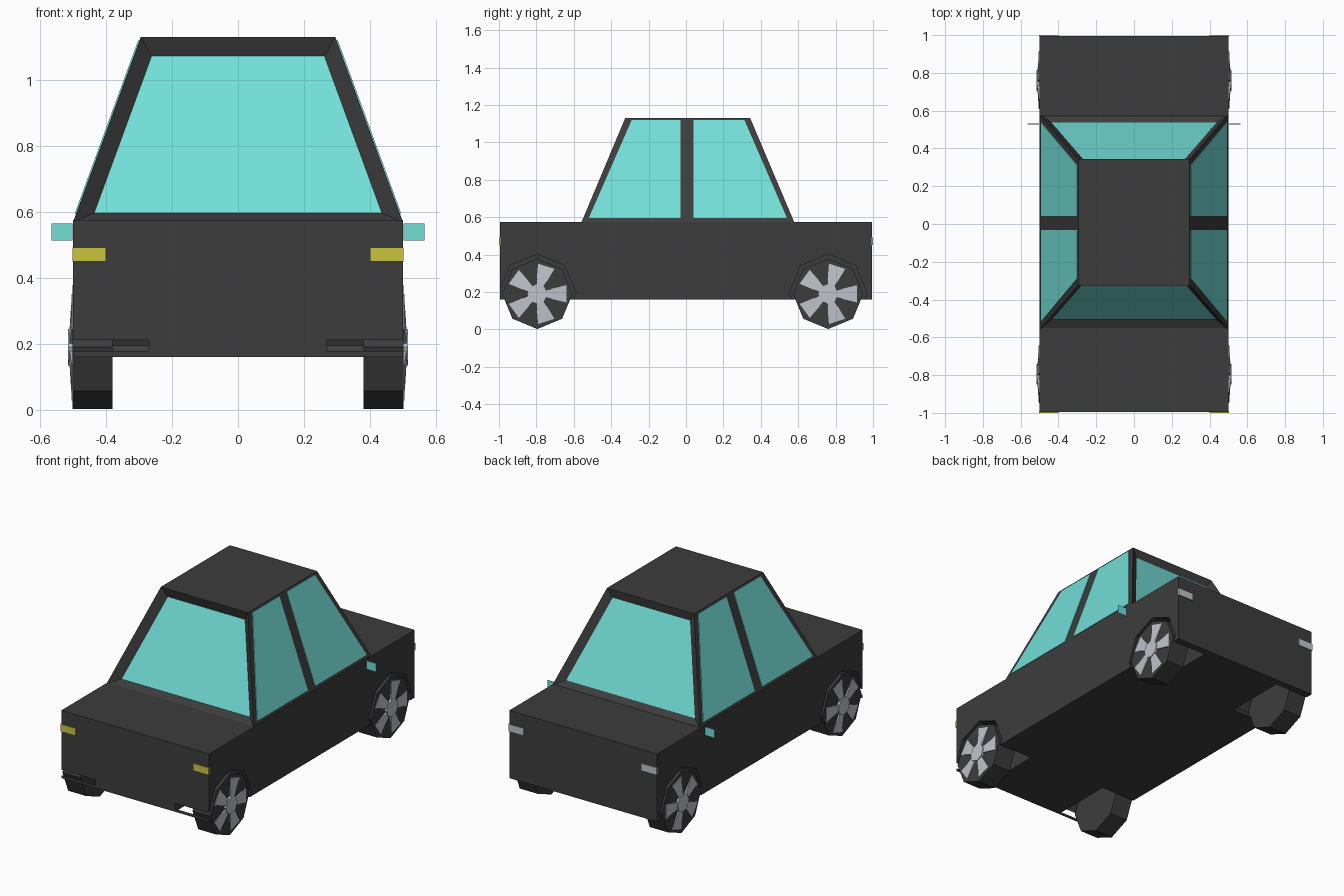
import bpy, bmesh, math
from mathutils import Matrix, Vector

if "Cube" in bpy.data.objects:
    bpy.data.objects.remove(bpy.data.objects["Cube"])


def material(name, col):
    m = bpy.data.materials.new(name)
    m.diffuse_color = (*col, 1)
    m.use_nodes = True
    m.node_tree.nodes["Principled BSDF"].inputs["Base Color"].default_value = m.diffuse_color
    return m


DARK = material("charcoal", (0.046, 0.046, 0.046))
GLASS = material("teal glass", (0.172, 0.74, 0.69))
YELLOW = material("yellow lamp", (0.60, 0.56, 0.055))
SILVER = material("silver", (0.53, 0.55, 0.60))


def finish(name, bm, *mats):
    bmesh.ops.recalc_face_normals(bm, faces=bm.faces)
    me = bpy.data.meshes.new(name)
    bm.to_mesh(me)
    bm.free()
    for m in mats:
        me.materials.append(m)
    ob = bpy.data.objects.new(name, me)
    bpy.context.collection.objects.link(ob)
    return ob


def add_loft(bm, a, b):
    """Solid between two matching polygons."""
    va, vb = [bm.verts.new(p) for p in a], [bm.verts.new(p) for p in b]
    bm.faces.new(va[::-1])
    bm.faces.new(vb)
    n = len(va)
    for i in range(n):
        j = (i + 1) % n
        bm.faces.new((va[i], va[j], vb[j], vb[i]))


def rect(x0, x1, y0, y1, z):
    return [(x0, y0, z), (x1, y0, z), (x1, y1, z), (x0, y1, z)]


def box(name, mat, x0, x1, y0, y1, z0, z1):
    bm = bmesh.new()
    add_loft(bm, rect(x0, x1, y0, y1, z0), rect(x0, x1, y0, y1, z1))
    return finish(name, bm, mat)


def ring(x, y, z, r, n=8):
    return [(x, y + r * math.cos(2 * math.pi * i / n), z + r * math.sin(2 * math.pi * i / n))
            for i in range(n)]


AXLES = {"front": -0.795, "rear": 0.76}
SIDES = {"right": 1, "left": -1}
WZ = 0.19

# Lower body with octagonal wheel wells cut out
body = box("body", DARK, -0.5, 0.5, -0.995, 0.995, 0.16, 0.575)
bm = bmesh.new()
for y in AXLES.values():
    for s in SIDES.values():
        add_loft(bm, ring(s * 0.27, y, WZ + 0.005, 0.207), ring(s * 0.6, y, WZ + 0.005, 0.207))
cutter = finish("wheel_well_cutter", bm, DARK)
cutter.hide_render = True
mod = body.modifiers.new("wells", 'BOOLEAN')
mod.operation, mod.solver, mod.object = 'DIFFERENCE', 'EXACT', cutter
bpy.context.view_layer.objects.active = body
bpy.ops.object.modifier_apply(modifier=mod.name)
bpy.data.objects.remove(cutter)

# Cabin with recessed windscreen and rear window
Z0, Z1, X0, X1 = 0.57, 1.13, 0.5, 0.295
bm = bmesh.new()
add_loft(bm, rect(-X0, X0, -0.56, 0.58, Z0), rect(-X1, X1, -0.325, 0.343, Z1))
bmesh.ops.recalc_face_normals(bm, faces=bm.faces)
for f in [f for f in bm.faces if abs(f.normal.y) > 0.7]:
    depth = 0.04 if f.normal.y < 0 else 0.028
    bmesh.ops.inset_region(bm, faces=[f], thickness=0.046, depth=-depth, use_even_offset=True)
    f.material_index = 1
finish("cabin", bm, DARK, GLASS)


# Side windows, thin plates on the sloping cabin sides
def side_x(z):
    return X0 + (X1 - X0) * (z - Z0) / (Z1 - Z0)


PANES = {"front": [(-0.52, 0.595), (-0.03, 0.595), (-0.03, 1.12), (-0.29, 1.12)],
         "rear": [(0.04, 0.595), (0.54, 0.595), (0.312, 1.12), (0.04, 1.12)]}
for side, s in SIDES.items():
    for end, pts in PANES.items():
        bm = bmesh.new()
        add_loft(bm, [(s * (side_x(z) - 0.003), y, z) for y, z in pts],
                 [(s * (side_x(z) + 0.004), y, z) for y, z in pts])
        finish(f"{end}_{side}_window", bm, GLASS)

    # Lamps and mirrors
    xs = sorted((s * 0.4, s * 0.502))
    box(f"{side}_headlamp", YELLOW, *xs, -1.0, -0.993, 0.45, 0.492)
    box(f"{side}_tail_lamp", SILVER, *xs, 0.993, 1.0, 0.45, 0.492)
    box(f"{side}_mirror", GLASS, *sorted((s * 0.502, s * 0.565)), 0.528, 0.532, 0.513, 0.565)

    # Wheels: tyre, five flared spokes and hub cap
    for end, y in AXLES.items():
        bm = bmesh.new()
        add_loft(bm, ring(s * 0.38, y, WZ, 0.188), ring(s * 0.501, y, WZ, 0.188))
        finish(f"{end}_{side}_tyre", bm, DARK)
        bm = bmesh.new()
        for k in range(5):
            a = 2 * math.pi * k / 5
            r, t = Vector((0, math.cos(a), math.sin(a))), Vector((0, -math.sin(a), math.cos(a)))
            c = Vector((0, y, WZ))
            flat = [c + r * d + t * w for d, w in
                    ((0.045, -0.02), (0.155, -0.046), (0.155, 0.046), (0.045, 0.02))]
            top = [p + Vector((s * x, 0, 0)) for p, x in zip(flat, (0.511, 0.504, 0.504, 0.511))]
            add_loft(bm, [p + Vector((s * 0.498, 0, 0)) for p in flat], top)
        finish(f"{end}_{side}_spokes", bm, SILVER)
        bm = bmesh.new()
        add_loft(bm, ring(s * 0.495, y, WZ, 0.055), ring(s * 0.515, y, WZ, 0.055))
        finish(f"{end}_{side}_hub", bm, SILVER)
